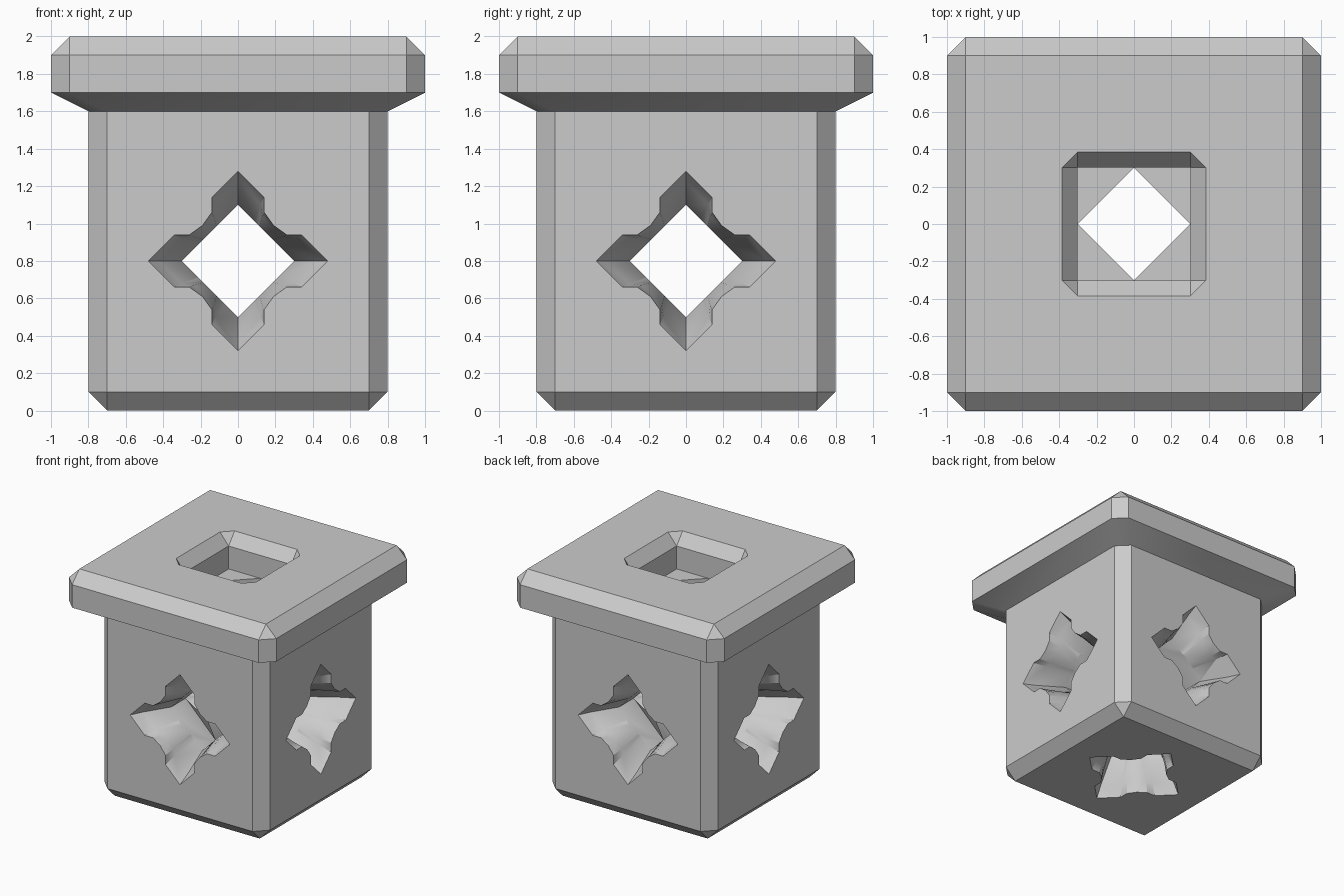
import bpy, bmesh, math
from mathutils import Matrix, Vector

if "Cube" in bpy.data.objects:
    bpy.data.objects.remove(bpy.data.objects["Cube"], do_unlink=True)

MID = 0.8  # height of the side tunnels

grey = bpy.data.materials.new("plain grey")
grey.use_nodes = True
grey.diffuse_color = (0.6, 0.6, 0.6, 1)
bsdf = next(n for n in grey.node_tree.nodes if n.type == "BSDF_PRINCIPLED")
bsdf.inputs["Base Color"].default_value = (0.6, 0.6, 0.6, 1)
bsdf.inputs["Roughness"].default_value = 0.8


def octagon(a, b):
    """Square of half width a with corners cut at b."""
    return spin([(a, -b), (a, b)])


def spin(points):
    """Repeat points in four quarter turns."""
    ring = []
    for x, y in points:
        ring.append((x, y))
    result = []
    for _ in range(4):
        result += ring
        ring = [(-y, x) for x, y in ring]
    return result


def loft(name, rings, matrix=Matrix()):
    """Closed solid through (height, outline) rings."""
    bm = bmesh.new()
    loops = [[bm.verts.new((x, y, z)) for x, y in ring] for z, ring in rings]
    n = len(loops[0])
    for low, high in zip(loops, loops[1:]):
        for i in range(n):
            j = (i + 1) % n
            bm.faces.new((low[i], low[j], high[j], high[i]))
    bm.faces.new(loops[0][::-1])
    bm.faces.new(loops[-1])
    bmesh.ops.remove_doubles(bm, verts=bm.verts, dist=0.0005)
    bmesh.ops.recalc_face_normals(bm, faces=bm.faces)
    bm.transform(matrix)
    mesh = bpy.data.meshes.new(name)
    bm.to_mesh(mesh)
    bm.free()
    mesh.materials.append(grey)
    obj = bpy.data.objects.new(name, mesh)
    bpy.context.collection.objects.link(obj)
    return obj


# Chamfered block with the wider lid
block = loft("block_with_lid", [
    (0, octagon(0.7, 0.7)), (0.1, octagon(0.8, 0.7)),
    (1.6, octagon(0.8, 0.7)), (1.7, octagon(1, 0.9)),
    (1.9, octagon(1, 0.9)), (2, octagon(0.9, 0.9))])

# Square pit in the lid with a chamfered rim
cutters = [loft("pit_cutter", [
    (1.7, octagon(0.302, 0.302)), (1.9, octagon(0.302, 0.302)),
    (2, octagon(0.385, 0.302)), (2.1, octagon(0.385, 0.302))])]

# Diamond tunnels along the three axes
center = Matrix.Translation((0, 0, MID))
diamond = spin([(0.3, 0)])
for axis, reach in (("X", 1), ("Y", 1), ("Z", 0.93)):
    turn = Vector((0, 0, 1)).rotation_difference(
        Vector([axis == a for a in "XYZ"])).to_matrix().to_4x4()
    cutters.append(loft("tunnel_cutter", [(-1, diamond), (reach, diamond)],
                        center @ turn))

# Chamfer where the tunnels cross
cutters.append(loft("crossing_cutter", [
    (-0.59, spin([(0, 0)])), (0, spin([(0.59, 0)])), (0.59, spin([(0, 0)]))], center))

# Notched, flared mouths on the four sides and the bottom
mouth = spin([(0.48, 0), (0.34, 0.14), (0.26, 0.14), (0.19, 0.19), (0.14, 0.26), (0.14, 0.34)])
throat = spin([(0.43, 0), (0.3, 0.12), (0.24, 0.13), (0.18, 0.18), (0.13, 0.24), (0.12, 0.3)])
neck = spin([(0.28, 0), (0.2, 0.08), (0.17, 0.11), (0.14, 0.14), (0.11, 0.17), (0.08, 0.2)])
for direction in ((1, 0, 0), (-1, 0, 0), (0, 1, 0), (0, -1, 0), (0, 0, -1)):
    outward = Vector(direction)
    turn = Matrix.Rotation(math.pi, 4, "X") if outward.z < 0 else \
        Vector((0, 0, 1)).rotation_difference(outward).to_matrix().to_4x4()
    cutters.append(loft("mouth_cutter", [
        (0.46, neck), (0.7, throat), (0.8, mouth), (0.9, mouth)], center @ turn))

# Carve the block
bpy.context.view_layer.objects.active = block
for cutter in cutters:
    cutter.hide_render = True
    carve = block.modifiers.new("carve", "BOOLEAN")
    carve.operation = "DIFFERENCE"
    carve.solver = "EXACT"
    carve.object = cutter
    bpy.ops.object.modifier_apply(modifier=carve.name)
    bpy.data.objects.remove(cutter, do_unlink=True)

bpy.ops.object.select_all(action="DESELECT")
block.select_set(True)
bpy.ops.object.shade_smooth_by_angle(angle=math.radians(25))
